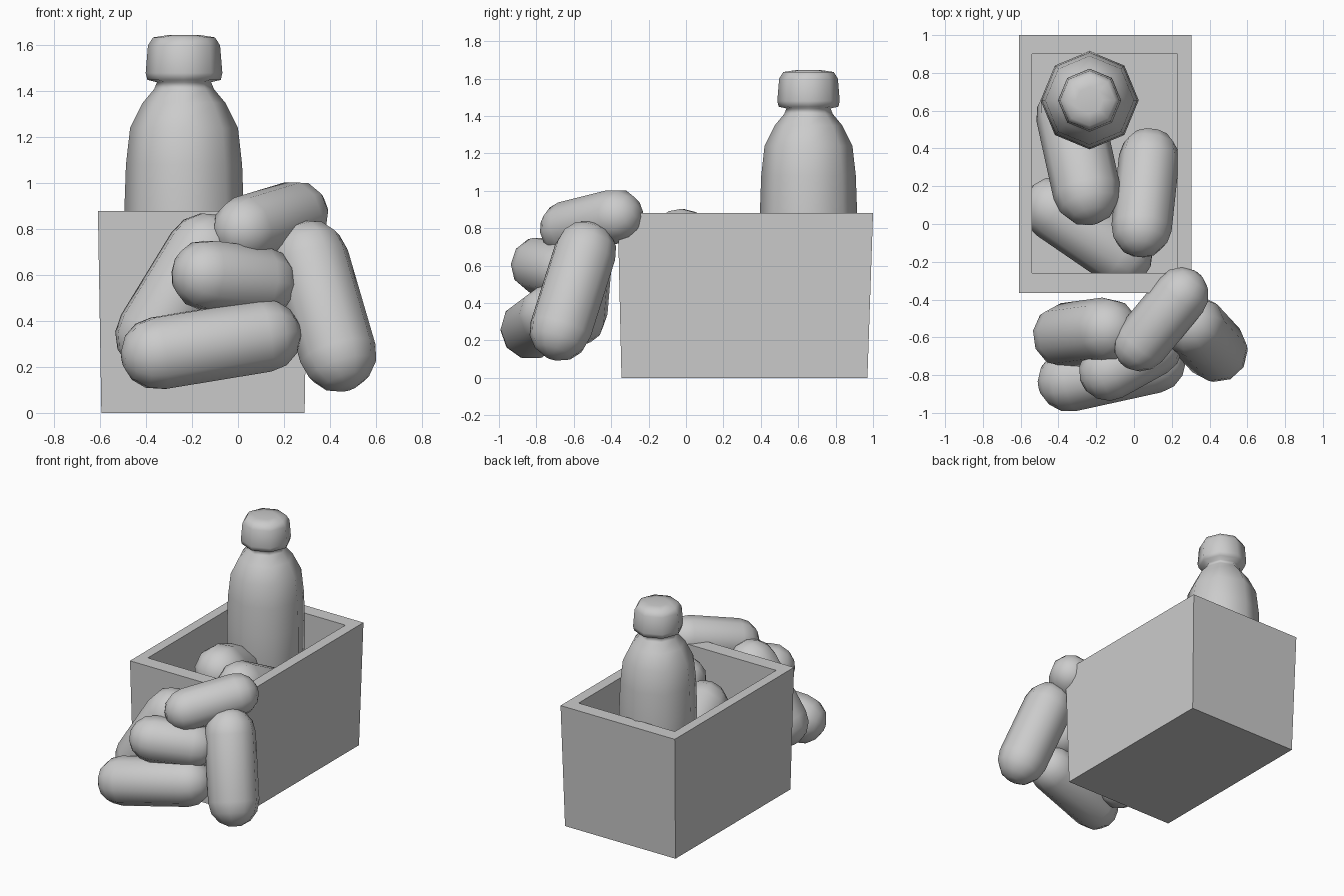
import bpy, bmesh, math
from mathutils import Vector

if "Cube" in bpy.data.objects:
    bpy.data.objects.remove(bpy.data.objects["Cube"])


def finish(name, bm, smooth):
    bmesh.ops.recalc_face_normals(bm, faces=bm.faces)
    for f in bm.faces:
        f.smooth = smooth
    me = bpy.data.meshes.new(name)
    bm.to_mesh(me)
    bm.free()
    ob = bpy.data.objects.new(name, me)
    bpy.context.collection.objects.link(ob)
    return ob


def lathe(name, profile, sides=8):
    """Closed solid of revolution around z from (radius, height) points."""
    bm = bmesh.new()
    rings = []
    for r, z in profile:
        rings.append([bm.verts.new((r * math.cos(a), r * math.sin(a), z))
                      for a in (2 * math.pi * i / sides for i in range(sides))])
    for lo, hi in zip(rings, rings[1:]):
        for i in range(sides):
            j = (i + 1) % sides
            bm.faces.new((lo[i], lo[j], hi[j], hi[i]))
    bm.faces.new(rings[0][::-1])
    bm.faces.new(rings[-1])
    return finish(name, bm, True)


def roll(name, a, b, r):
    """Rounded roll between two end centres."""
    a, b = Vector(a), Vector(b)
    h = (b - a).length / 2
    arc = [math.radians(d) for d in (76, 52, 26, 0)]
    top = [(r * math.cos(t), h + r * math.sin(t)) for t in arc[::-1]]
    ob = lathe(name, [(q, -z) for q, z in top[::-1]] + top, 10)
    ob.location = (a + b) / 2
    ob.rotation_mode = 'QUATERNION'
    ob.rotation_quaternion = (b - a).to_track_quat('Z', 'Y')


# Open crate: tapered outside, rim and straight-sided cavity
bm = bmesh.new()
loops = []
for x0, x1, y0, y1, z in ((-0.595, 0.29, -0.345, 0.97, 0), (-0.61, 0.305, -0.365, 1.0, 0.88),
                          (-0.54, 0.23, -0.26, 0.90, 0.88), (-0.54, 0.23, -0.26, 0.90, 0.07)):
    loops.append([bm.verts.new(p) for p in ((x0, y0, z), (x1, y0, z), (x1, y1, z), (x0, y1, z))])
for lo, hi in zip(loops, loops[1:]):
    for i in range(4):
        j = (i + 1) % 4
        bm.faces.new((lo[i], lo[j], hi[j], hi[i]))
bm.faces.new(loops[0][::-1])
bm.faces.new(loops[-1])
finish("crate", bm, False)

# Bottle with cap
bottle = lathe("bottle", [(0.23, 0.08), (0.26, 0.12), (0.26, 0.88), (0.253, 1.08), (0.235, 1.24),
                          (0.18, 1.35), (0.13, 1.41), (0.118, 1.44), (0.16, 1.45), (0.167, 1.48),
                          (0.157, 1.60), (0.135, 1.635), (0.07, 1.645)])
bottle.location = (-0.235, 0.655, 0)

# Rolls inside the crate
roll("inner_roll_left", (-0.25, 0.17, 0.70), (-0.34, 0.58, 0.52), 0.18)
roll("inner_roll_right", (0.04, -0.02, 0.75), (0.08, 0.35, 0.56), 0.16)
roll("inner_roll_low", (-0.42, 0.08, 0.42), (-0.07, -0.16, 0.38), 0.17)

# Rolls piled against the front
roll("front_roll_bottom", (-0.345, -0.83, 0.26), (0.11, -0.73, 0.335), 0.165)
roll("front_roll_middle", (-0.135, -0.78, 0.60), (0.10, -0.65, 0.57), 0.157)
roll("front_roll_slanted", (-0.365, -0.59, 0.34), (-0.145, -0.56, 0.70), 0.172)
roll("front_roll_upright", (0.435, -0.67, 0.26), (0.315, -0.54, 0.67), 0.17)
roll("front_roll_top", (0.035, -0.635, 0.80), (0.25, -0.375, 0.865), 0.147)
